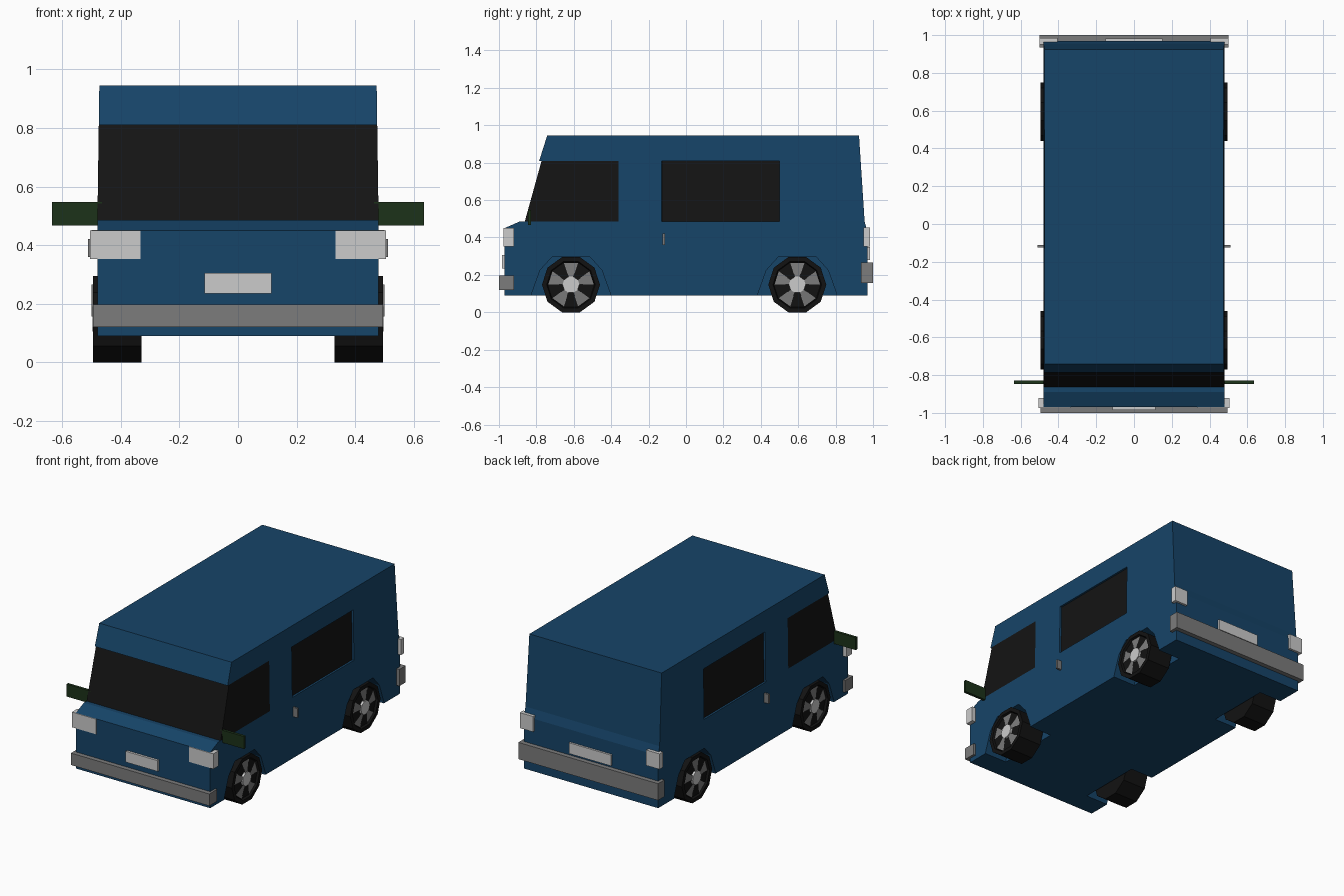
import bpy, bmesh
from math import radians, cos, sin, pi
from mathutils import Matrix, Vector

if "Cube" in bpy.data.objects:
    bpy.data.objects.remove(bpy.data.objects["Cube"])


def material(name, rgb):
    m = bpy.data.materials.new(name)
    m.diffuse_color = (*rgb, 1)
    m.use_nodes = True
    m.node_tree.nodes["Principled BSDF"].inputs["Base Color"].default_value = m.diffuse_color
    return m


BLUE = material("blue paint", (0.008, 0.058, 0.14))
BLACK = material("black glass", (0.007, 0.007, 0.007))
RUBBER = material("rubber", (0.006, 0.006, 0.006))
DARK = material("dark grey", (0.2, 0.2, 0.2))
LIGHT = material("light grey", (0.75, 0.75, 0.75))
GREEN = material("dark green", (0.012, 0.032, 0.01))


def add(name, bm, mats, mirror=False):
    me = bpy.data.meshes.new(name)
    bm.to_mesh(me)
    bm.free()
    ob = bpy.data.objects.new(name, me)
    bpy.context.collection.objects.link(ob)
    for m in mats:
        me.materials.append(m)
    if mirror:
        ob.modifiers.new("mirror", 'MIRROR').use_mirror_merge = False
    return ob


def box(name, lo, hi, mat, mirror=False):
    bm = bmesh.new()
    lo, hi = Vector(lo), Vector(hi)
    bmesh.ops.create_cube(bm, size=1, matrix=Matrix.Translation((lo + hi) / 2)
                          @ Matrix.Diagonal((*(hi - lo), 1)))
    return add(name, bm, [mat], mirror)


def prism(profile, x0, x1):
    """Solid from a (y, z) side profile, stretched along x."""
    bm = bmesh.new()
    f = bm.faces.new([bm.verts.new((x0, y, z)) for y, z in profile])
    r = bmesh.ops.extrude_face_region(bm, geom=[f])
    for v in r['geom']:
        if isinstance(v, bmesh.types.BMVert):
            v.co.x = x1
    bmesh.ops.recalc_face_normals(bm, faces=bm.faces)
    return bm


# Body shell, cut along the belt line, roof edge and pillars
BELT, EAVE = 0.485, 0.81
bm = prism([(-0.97, 0.09), (-0.97, 0.45), (-0.89, BELT), (-0.862, BELT),
            (-0.772, EAVE), (-0.785, EAVE), (-0.742, 0.945), (0.925, 0.945),
            (0.955, BELT), (0.97, 0.43), (0.97, 0.09)], -0.48, 0.48)
for co, no in [((0, 0, BELT), (0, 0, 1)), ((0, 0, EAVE), (0, 0, 1)),
               ((0, -0.36, 0), (0, 1, 0)), ((0, -0.13, 0), (0, 1, 0)),
               ((0, 0.5, 0), (0, 1, 0))]:
    bmesh.ops.bisect_plane(bm, geom=bm.verts[:] + bm.edges[:] + bm.faces[:],
                           plane_co=co, plane_no=no, dist=1e-5)
for v in bm.verts:
    v.co.x *= 1 - 0.03 * max(0, v.co.z - BELT)
bm.normal_update()

# Mark wrap-around cab glass and the middle side windows
side = []
for f in bm.faces:
    c = f.calc_center_median()
    if BELT + 0.02 < c.z < EAVE - 0.02:
        if c.y < -0.36:
            f.material_index = 1
        elif abs(f.normal.x) > 0.9 and -0.13 < c.y < 0.5:
            f.material_index = 1
            side.append(f)
for f in side:
    s = 1 if f.normal.x > 0 else -1
    frame = bmesh.ops.inset_region(bm, faces=[f], thickness=0.001)['faces']
    for g in frame:
        g.material_index = 0
    for v in f.verts:
        v.co.x -= 0.012 * s
body = add("body", bm, [BLUE, BLACK])

# Wheel arches
WHEELS = {"front": -0.615, "rear": 0.595}
ARCH = [(-0.215, 0.0), (-0.21, 0.1), (-0.165, 0.225), (-0.1, 0.297),
        (0.1, 0.297), (0.165, 0.225), (0.21, 0.1), (0.215, 0.0)]
bpy.context.view_layer.objects.active = body
body.select_set(True)
for y0 in WHEELS.values():
    for s in (-1, 1):
        cut = add("arch_cutter", prism([(y0 + y, z) for y, z in ARCH],
                                       0.32 * s, 0.6 * s), [BLUE])
        cut.hide_render = True
        mod = body.modifiers.new("arch", 'BOOLEAN')
        mod.operation, mod.solver, mod.object = 'DIFFERENCE', 'EXACT', cut
        bpy.ops.object.modifier_apply(modifier=mod.name)
        bpy.data.objects.remove(cut)

# Split the glass off as its own part
bpy.ops.object.mode_set(mode='EDIT')
bpy.ops.mesh.select_all(action='SELECT')
bpy.ops.mesh.separate(type='MATERIAL')
bpy.ops.object.mode_set(mode='OBJECT')
for ob in list(bpy.context.selected_objects):
    glass = any(m == BLACK for m in ob.data.materials)
    ob.name = "windows" if glass and ob != body else "body"

# Wheels: ten-sided tyre, five flat spokes, hub cap
R, ZC = 0.155, 0.1474
for name, y0 in WHEELS.items():
    def disc(r, x0, x1):
        b = bmesh.new()
        bmesh.ops.create_cone(
            b, cap_ends=True, segments=10, radius1=r, radius2=r, depth=x1 - x0,
            matrix=Matrix.Translation(((x0 + x1) / 2, y0, ZC))
            @ Matrix.Rotation(radians(90), 4, 'Y'))
        b.normal_update()
        return b

    bm = disc(R, 0.33, 0.495)
    cap = [f for f in bm.faces if f.normal.x > 0.9]
    bmesh.ops.inset_region(bm, faces=cap, thickness=0.025)
    bmesh.ops.inset_region(bm, faces=cap, thickness=0.005, depth=-0.014)
    add(name + "_tyres", bm, [RUBBER], True)

    bm = bmesh.new()
    for i in range(5):
        a, b = (2 * i + 2) * pi / 5, (2 * i + 3) * pi / 5
        a, b = i * 2 * pi / 5, i * 2 * pi / 5 + pi / 5
        pts = [(0.484, 0.122, a), (0.484, 0.122, b), (0.492, 0.03, b), (0.492, 0.03, a)]
        bm.faces.new([bm.verts.new((x, y0 + r * cos(t), ZC + r * sin(t)))
                      for x, r, t in pts])
    add(name + "_wheel_spokes", bm, [DARK], True)
    add(name + "_hub_caps", disc(0.045, 0.475, 0.496), [LIGHT], True)

# Bumpers and number plates
box("front_bumper", (-0.495, -1.0, 0.12), (0.495, -0.92, 0.197), DARK)
box("rear_bumper", (-0.5, 0.935, 0.157), (0.5, 1.0, 0.265), DARK)
box("front_plate", (-0.115, -0.985, 0.235), (0.115, -0.96, 0.305), LIGHT)
box("rear_plate", (-0.15, 0.96, 0.28), (0.15, 0.983, 0.35), LIGHT)

# Lights, mirrors and door handles in pairs
box("headlights", (0.333, -0.975, 0.352), (0.506, -0.92, 0.45), LIGHT, True)
box("tail_lights", (0.405, 0.95, 0.352), (0.5, 0.985, 0.452), LIGHT, True)
box("door_handles", (0.47, -0.125, 0.36), (0.512, -0.112, 0.42), DARK, True)
box("side_mirrors", (0.465, -0.846, 0.467), (0.635, -0.828, 0.547), GREEN, True)
